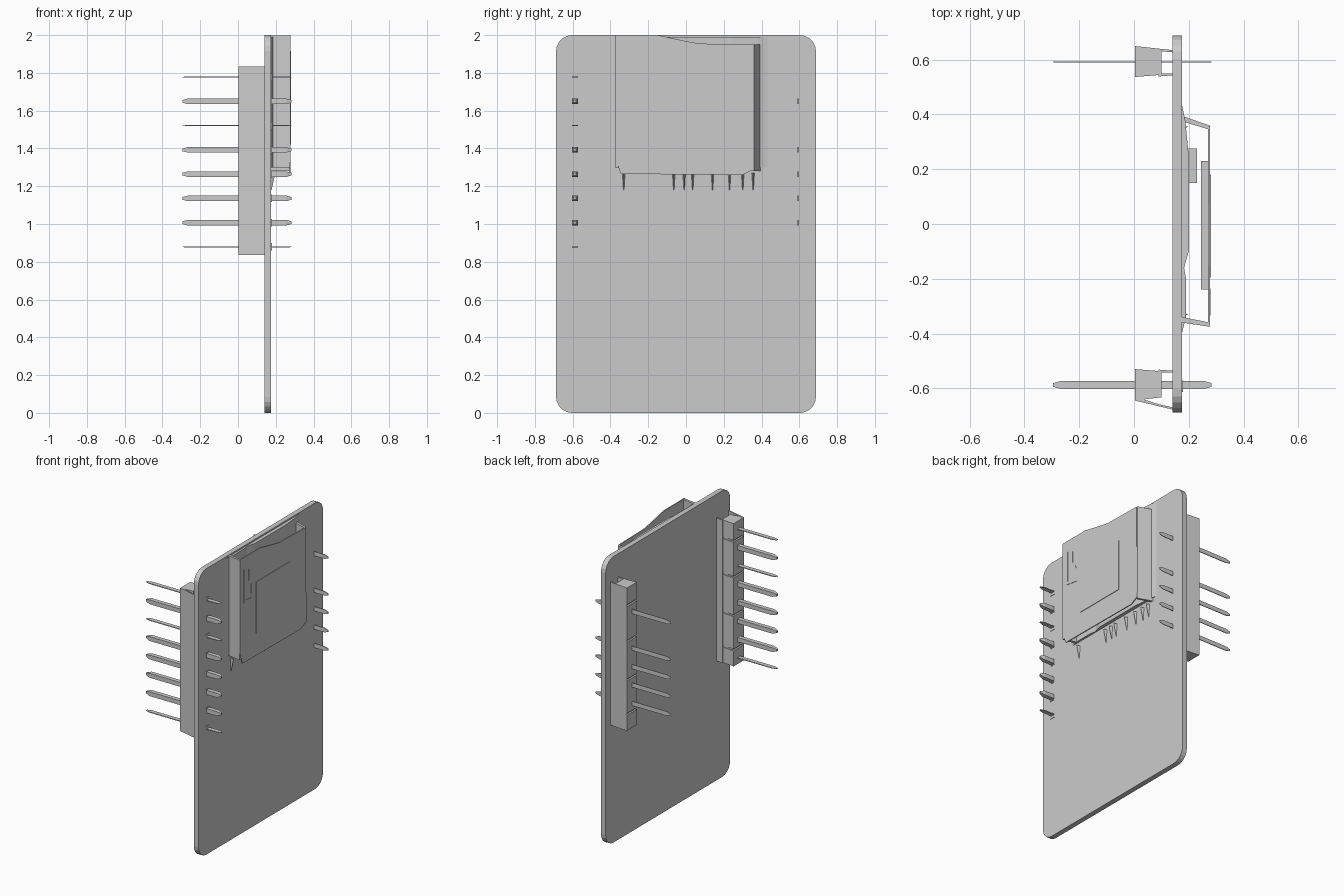
import bpy, bmesh, math
from mathutils import Vector

cube = bpy.data.objects.get("Cube")
if cube:
    bpy.data.objects.remove(cube, do_unlink=True)

grey = bpy.data.materials.new("plain grey")
grey.use_nodes = True
grey.diffuse_color = (0.6, 0.6, 0.6, 1)
grey.node_tree.nodes["Principled BSDF"].inputs["Base Color"].default_value = (0.6, 0.6, 0.6, 1)


def loft(name, rings):
    """Closed solid through matching rings of points."""
    bm = bmesh.new()
    loops = [[bm.verts.new(p) for p in ring] for ring in rings]
    n = len(loops[0])
    for a, b in zip(loops, loops[1:]):
        for i in range(n):
            j = (i + 1) % n
            bm.faces.new((a[i], a[j], b[j], b[i]))
    bm.faces.new(loops[0][::-1])
    bm.faces.new(loops[-1])
    bmesh.ops.recalc_face_normals(bm, faces=bm.faces)
    mesh = bpy.data.meshes.new(name)
    bm.to_mesh(mesh)
    bm.free()
    mesh.materials.append(grey)
    obj = bpy.data.objects.new(name, mesh)
    bpy.context.collection.objects.link(obj)
    return obj


def prism_x(name, yz, lo, hi):
    return loft(name, [[(x, y, z) for y, z in yz] for x in (lo, hi)])


def prism_z(name, xy, lo, hi):
    return loft(name, [[(x, y, z) for x, y in xy] for z in (lo, hi)])


def rect(a0, a1, b0, b1):
    return [(a0, b0), (a1, b0), (a1, b1), (a0, b1)]


# Circuit board with rounded corners
R = 0.085
outline = []
for k, (sy, cz) in enumerate([(1, 2 - R), (-1, 2 - R), (-1, R), (1, R)]):
    for s in range(6):
        a = math.radians(90 * k + 18 * s)
        outline.append((sy * (0.688 - R) + R * math.cos(a), cz + R * math.sin(a)))
prism_x("board", outline, 0.14, 0.176)

# Low swelling of the board beneath the shield
prism_z("board_swelling", [(0.17, -0.42), (0.19, -0.34), (0.19, -0.2), (0.183, -0.16),
                           (0.2, -0.1), (0.2, 0.25), (0.187, 0.38), (0.17, 0.46)], 1.3, 1.99)

# Shield: thin outer sheet with two side walls, open at top and bottom
prism_x("shield_sheet", [(-0.375, 2), (-0.15, 2), (0, 1.968), (0.07, 1.955), (0.355, 1.95),
                         (0.36, 1.29), (0.3, 1.26), (-0.345, 1.265), (-0.375, 1.35)], 0.27, 0.277)
prism_z("shield_wall_near", [(0.175, -0.36), (0.275, -0.375), (0.275, -0.36), (0.175, -0.34)], 1.3, 1.998)
prism_z("shield_wall_far", [(0.175, 0.395), (0.275, 0.36), (0.275, 0.345), (0.175, 0.375)], 1.28, 1.95)

# Chips inside the shield and the panel on its outside
prism_x("inner_slab", rect(-0.24, 0.23, 1.38, 1.82), 0.245, 0.272)
prism_x("inner_chip", rect(0.15, 0.275, 1.5, 1.75), 0.19, 0.23)
prism_x("shield_panel", rect(-0.196, 0.18, 1.42, 1.78), 0.275, 0.281)

# Raised marks in the corner of the shield
prism_x("corner_bar", rect(-0.335, -0.32, 1.68, 1.915), 0.275, 0.28)
prism_x("corner_tab", [(-0.33, 1.68), (-0.235, 1.665), (-0.235, 1.76), (-0.25, 1.79),
                       (-0.255, 1.69), (-0.32, 1.7)], 0.275, 0.28)
prism_x("corner_tick", rect(-0.278, -0.273, 1.82, 1.9), 0.275, 0.28)

# Small solder ridges below the shield
for y in (-0.33, -0.065, -0.01, 0.035, 0.14, 0.23, 0.3, 0.355):
    loft("solder_ridge", [[(0.174, y - w, z), (0.174, y + w, z), (top, y, z)]
                          for z, w, top in ((1.18, 0.003, 0.178), (1.27, 0.008, 0.198))])

# Header bodies: solid blocks, thin side walls and notches between blocks
SEAMS = [0.83, 0.95, 1.19, 1.46, 1.71, 1.84]
for side, inner, outer, flare in ((-1, 0.53, 0.645, 0.678), (1, 0.537, 0.65, 0.635)):
    def placed(points):
        return [(x, side * y) for x, y in points]
    for lo, hi in zip(SEAMS, SEAMS[1:]):
        prism_z("header_block", placed([(0.003, inner), (0.1, inner + 0.008), (0.1, outer - 0.012),
                                        (0.003, outer)]), lo + 0.006, hi - 0.006)
    prism_z("header_core", placed([(0.015, inner + 0.01), (0.1, inner + 0.012), (0.1, outer - 0.015),
                                   (0.015, outer - 0.012)]), 0.84, 1.83)
    prism_z("header_inner_wall", placed([(0.09, inner + 0.002), (0.142, inner + 0.006),
                                         (0.142, inner + 0.012), (0.09, inner + 0.012)]), 0.835, 1.835)
    edge = outer + (flare - outer) * 0.64
    prism_z("header_outer_wall", placed([(0.003, outer), (0.142, flare), (0.142, flare - 0.008),
                                         (0.09, edge - 0.008), (0.01, outer - 0.012)]), 0.835, 1.835)


# Pins with tapered ends
def pin(name, y, z, wy, wz):
    rings = []
    for x, s in ((-0.295, 0.45), (-0.265, 1), (0.255, 1), (0.284, 0.45)):
        a, b = s * wy / 2, s * wz / 2
        rings.append([(x, y + p, z + q) for p, q in rect(-a, a, -b, b)])
    loft(name, rings)


for i in range(8):
    z = 1.778 - 0.1285 * i
    thin = i in (0, 2, 7)
    pin("near_pin", -0.588, z, 0.03, 0.005 if thin else 0.03)
    prism_x("pin_pad", rect(-0.613, -0.572, z - 0.02, z + 0.02), 0.17, 0.179)
    if not thin:
        pin("far_pin", 0.592, z, 0.005, 0.03)
